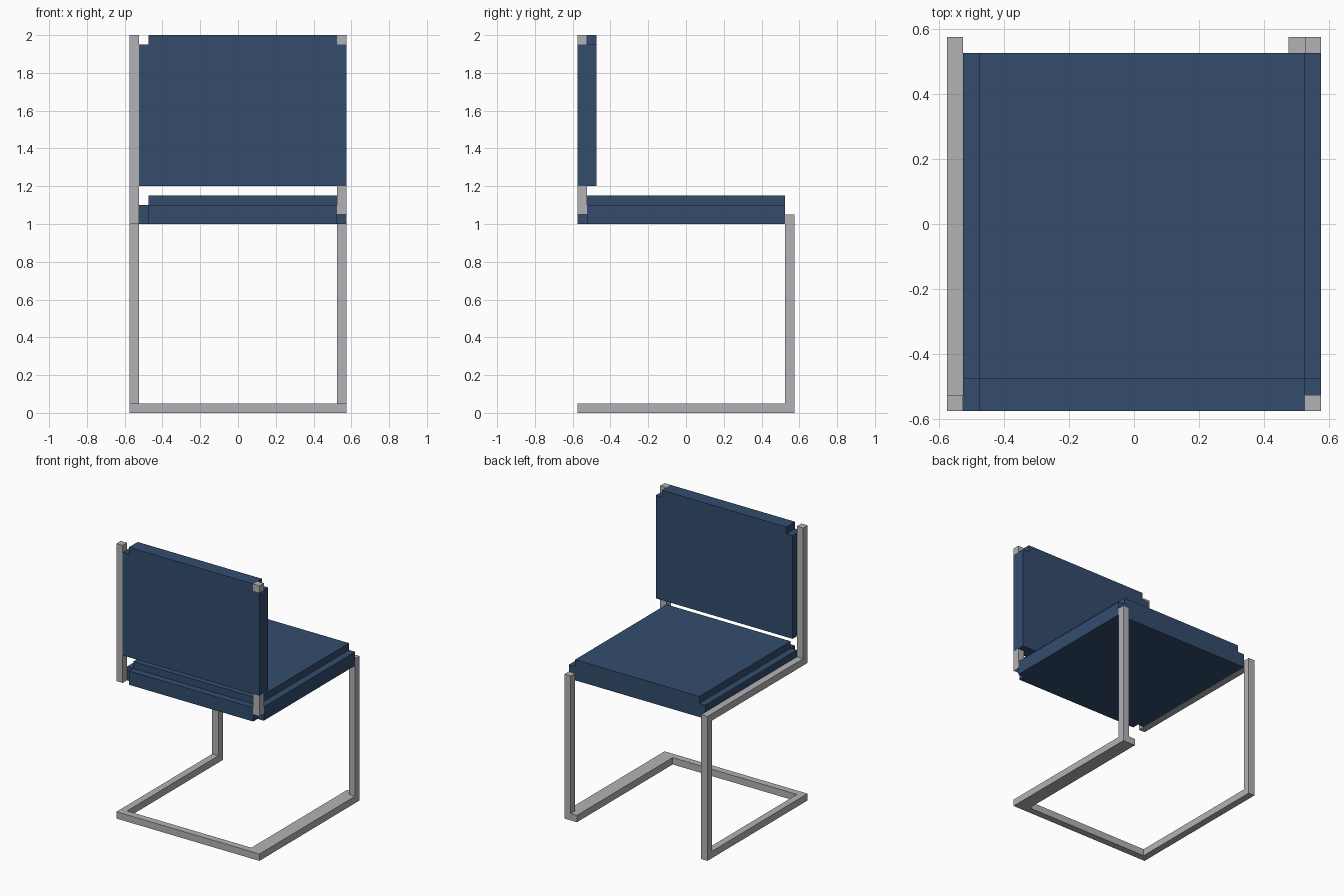
import bpy
import bmesh

cube = bpy.data.objects.get("Cube")
if cube:
    bpy.data.objects.remove(cube, do_unlink=True)


def material(name, color):
    mat = bpy.data.materials.new(name)
    mat.use_nodes = True
    mat.diffuse_color = (*color, 1)
    bsdf = next(n for n in mat.node_tree.nodes if n.type == "BSDF_PRINCIPLED")
    bsdf.inputs["Base Color"].default_value = (*color, 1)
    return mat


blue = material("navy upholstery", (0.033, 0.073, 0.152))
grey = material("grey metal", (0.45, 0.45, 0.47))


def box(name, mat, x, y, z):
    """Box given by its (min, max) range on each axis."""
    mesh = bpy.data.meshes.new(name)
    bm = bmesh.new()
    bmesh.ops.create_cube(bm, size=1)
    for v in bm.verts:
        v.co = [r[0] if c < 0 else r[1] for c, r in zip(v.co, (x, y, z))]
    bm.to_mesh(mesh)
    bm.free()
    mesh.materials.append(mat)
    obj = bpy.data.objects.new(name, mesh)
    bpy.context.collection.objects.link(obj)
    return obj


E = 0.575          # outer edge of the frame
I = 0.525          # inner edge of a tube
LOW, HIGH = (-E, -I), (I, E)

# Floor frame: front bar, narrow right runner, wide left runner
box("floor_bar", grey, (-E, E), LOW, (0, 0.05))
box("right_runner", grey, LOW, (-I, E), (0, 0.05))
box("left_runner", grey, (0.475, E), (-I, E), (0, 0.05))

# Legs
box("right_leg", grey, LOW, HIGH, (0.05, 1.0))
box("left_leg", grey, HIGH, HIGH, (0.05, 1.05))

# Exposed seat rail and back posts
box("right_seat_rail", grey, LOW, (-E, E), (1.0, 1.05))
box("right_back_post", grey, LOW, LOW, (1.05, 2.0))
box("left_back_post", grey, HIGH, LOW, (1.05, 1.2))
box("left_back_post_tip", grey, HIGH, LOW, (1.95, 2.0))

# Seat: wide lower layer, lip under the backrest, inset top layer
box("seat_lower", blue, (-I, E), (-I, I), (1.0, 1.1))
box("seat_lip", blue, (-0.475, I), LOW, (1.0, 1.1))
box("seat_upper", blue, (-0.475, I), (-I, I), (1.1, 1.15))

# Backrest: full panel with a narrower top strip
box("backrest", blue, (-I, E), (-E, -0.475), (1.2, 1.95))
box("backrest_top", blue, (-0.475, I), (-E, -0.475), (1.95, 2.0))
